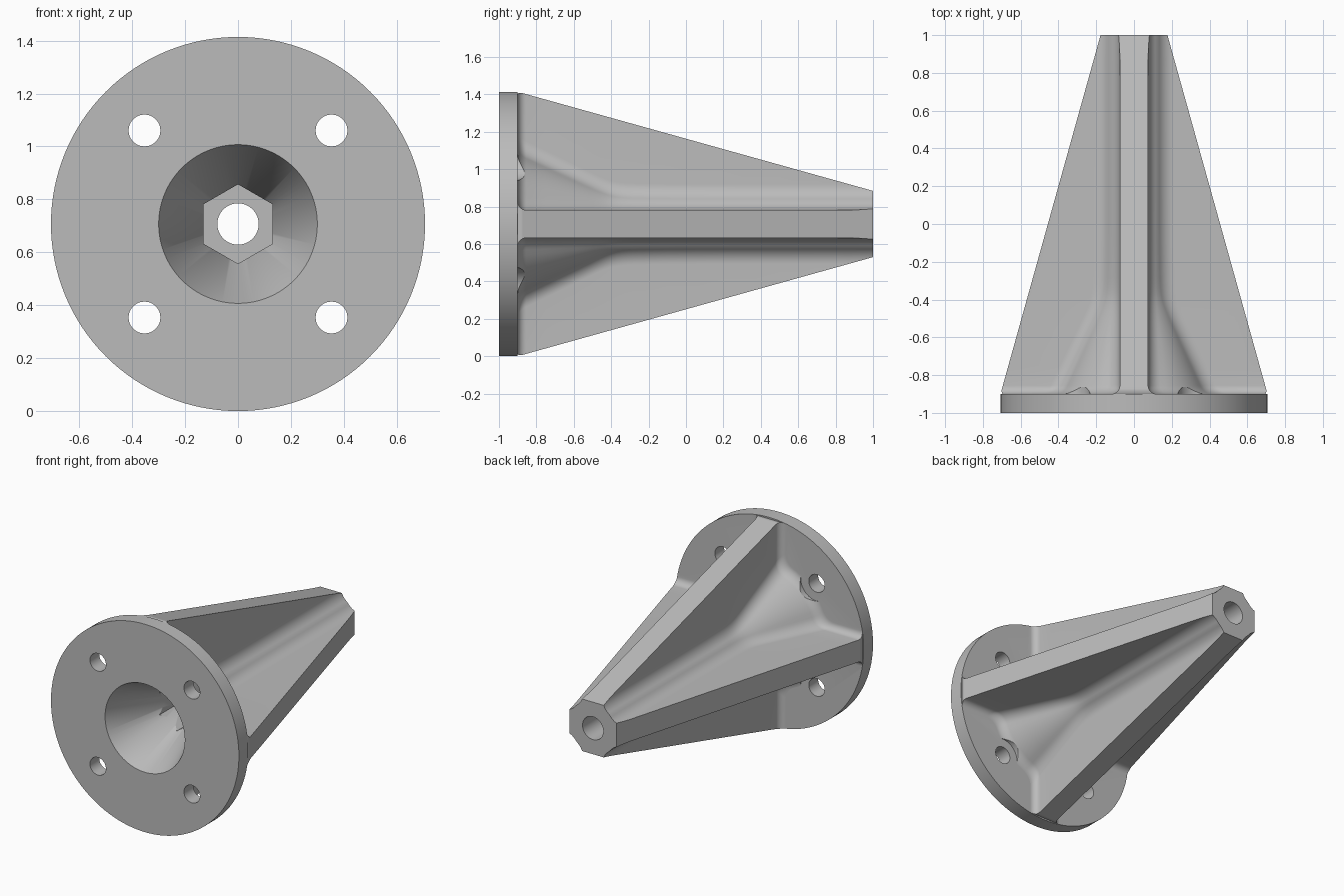
import bpy, bmesh, math
from mathutils import Matrix

R = 0.707            # flange radius and height of the axis
RIB, FILLET, FOOT = 0.075, 0.1, 0.045

if "Cube" in bpy.data.objects:
    bpy.data.objects.remove(bpy.data.objects["Cube"])

grey = bpy.data.materials.new("grey_metal")
grey.use_nodes = True
grey.diffuse_color = (0.5, 0.5, 0.5, 1)
grey.node_tree.nodes["Principled BSDF"].inputs["Base Color"].default_value = (0.5, 0.5, 0.5, 1)


def add_object(name, bm):
    bmesh.ops.recalc_face_normals(bm, faces=bm.faces)
    mesh = bpy.data.meshes.new(name)
    bm.to_mesh(mesh)
    bm.free()
    mesh.materials.append(grey)
    obj = bpy.data.objects.new(name, mesh)
    bpy.context.collection.objects.link(obj)
    return obj


def cylinder(name, r0, r1, y0, y1, x=0, z=0, sides=96, spin=0):
    """Cylinder or cone along y; x and z are offsets from the axis."""
    bm = bmesh.new()
    bmesh.ops.create_cone(bm, cap_ends=True, segments=sides, radius1=r0, radius2=r1, depth=y1 - y0)
    place = (Matrix.Translation((x, (y0 + y1) / 2, R + z))
             @ Matrix.Rotation(-math.pi / 2, 4, 'X') @ Matrix.Rotation(spin, 4, 'Z'))
    bmesh.ops.transform(bm, matrix=place, verts=bm.verts)
    return add_object(name, bm)


def combine(target, tool, operation):
    mod = target.modifiers.new(operation, 'BOOLEAN')
    mod.operation, mod.object, mod.solver = operation, tool, 'EXACT'
    bpy.context.view_layer.update()
    evaluated = target.evaluated_get(bpy.context.evaluated_depsgraph_get())
    result = bpy.data.meshes.new_from_object(evaluated)
    target.modifiers.clear()
    target.data = result
    bpy.data.objects.remove(tool)


def quadrant(y):
    """Rib side, fillet and core arc between two neighbouring ribs."""
    # the foot rounds out into the flange
    t = min(max((y + 0.9) / FOOT, 0), 1)
    foot = FOOT * (1 - math.sqrt(1 - (1 - t) ** 2))
    slope = 0.22 - 0.44 * (y + 0.9)
    core = 0.175 + (slope + math.hypot(slope, 0.03)) / 2 + foot
    rib = RIB + foot
    tip = R + (0.177 - R) * max(y + 0.9, 0) / 1.9
    tip = min(tip, math.sqrt(R * R - rib * rib) - 0.001)
    # fillet circle touching the rib side and the core
    cz = rib + FILLET
    cx = math.sqrt((core + FILLET) ** 2 - cz ** 2)
    end = math.atan2(cz, cx)
    start_x = min(cx, tip - 0.002)
    a0 = math.acos((cx - start_x) / FILLET)
    half = [(tip, cz - FILLET * math.sin(math.acos((cx - min(cx, tip)) / FILLET)))]
    for i in range(9):
        a = a0 + (end - a0) * i / 8
        half.append((cx - FILLET * math.cos(a), cz - FILLET * math.sin(a)))
    for i in range(1, 6):
        a = end + (math.pi / 4 - end) * i / 5
        half.append((core * math.cos(a), core * math.sin(a)))
    return half + [(z, x) for x, z in reversed(half[:-1])]


# Ribbed body, lofted along the axis
stations = [-0.95] + [-0.9 + FOOT * (1 - math.cos(i * math.pi / 16)) for i in range(9)]
stations += [-0.75, -0.6] + [-0.52 + 0.03 * i for i in range(9)]
stations += [-0.1, 0.2, 0.5, 0.7] + [0.8 + 0.025 * i for i in range(9)]
bm = bmesh.new()
rings = []
for y in stations:
    ring = []
    for k in range(4):
        c, s = round(math.cos(k * math.pi / 2)), round(math.sin(k * math.pi / 2))
        ring += [bm.verts.new((x * c - z * s, y, R + x * s + z * c)) for x, z in quadrant(y)]
    rings.append(ring)
for a, b in zip(rings, rings[1:]):
    for i in range(len(a)):
        j = (i + 1) % len(a)
        bm.faces.new((a[i], a[j], b[j], b[i]))
bm.faces.new(rings[0])
bm.faces.new(rings[-1])
body = add_object("ribbed_flange_adapter", bm)

corners = [(sx * R / 2, sz * R / 2) for sx in (-1, 1) for sz in (-1, 1)]

# Bolt head clearance, then the flange and its bolt holes
for x, z in corners:
    combine(body, cylinder("clearance_cutter", 0.12, 0.12, -1.1, -0.6, x, z, 48), 'DIFFERENCE')
combine(body, cylinder("flange", R, R, -1, -0.9, sides=128), 'UNION')
for x, z in corners:
    combine(body, cylinder("bolt_hole_cutter", 0.06, 0.06, -1.2, -0.8, x, z, 48), 'DIFFERENCE')

# Conical recess, hexagonal nut pocket and through bore
combine(body, cylinder("recess_cutter", 0.344, 0.124, -1.1, -0.6), 'DIFFERENCE')
combine(body, cylinder("nut_pocket_cutter", 0.15, 0.15, -0.75, -0.42, sides=6), 'DIFFERENCE')
combine(body, cylinder("bore_cutter", 0.078, 0.078, -0.9, 1.2, sides=64), 'DIFFERENCE')

bpy.ops.object.select_all(action='DESELECT')
body.select_set(True)
bpy.context.view_layer.objects.active = body
bpy.ops.object.shade_smooth_by_angle(angle=math.radians(28))
